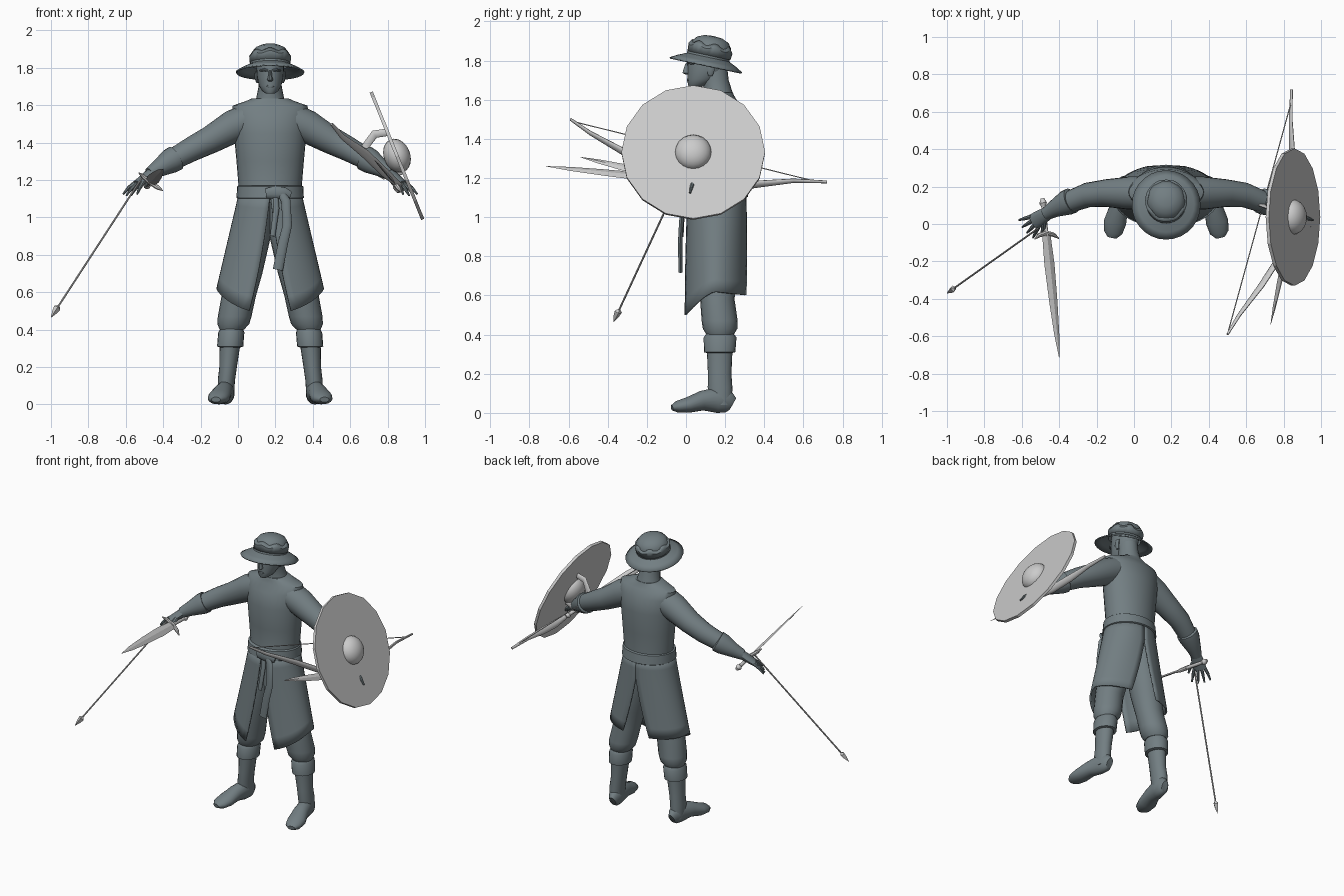
import bpy, bmesh, math
from mathutils import Vector, Matrix

cube = bpy.data.objects.get("Cube")
if cube:
    bpy.data.objects.remove(cube, do_unlink=True)

MID = .172  # middle of the body in x


def material(name, color):
    mat = bpy.data.materials.new(name)
    mat.use_nodes = True
    mat.diffuse_color = (*color, 1)
    mat.node_tree.nodes["Principled BSDF"].inputs["Base Color"].default_value = (*color, 1)
    return mat


SLATE = material("slate_cloth", (.17, .21, .225))
PALE = material("pale_grey", (.6, .6, .6))


def finish(name, bm, mat, thickness=0, angle=40):
    """Turn a bmesh into a shaded object, with optional thickness."""
    bmesh.ops.recalc_face_normals(bm, faces=bm.faces)
    mesh = bpy.data.meshes.new(name)
    bm.to_mesh(mesh)
    bm.free()
    mesh.materials.append(mat)
    obj = bpy.data.objects.new(name, mesh)
    bpy.context.collection.objects.link(obj)
    if thickness:
        mod = obj.modifiers.new("Thickness", "SOLIDIFY")
        mod.thickness = thickness
    bpy.ops.object.select_all(action="DESELECT")
    obj.select_set(True)
    bpy.context.view_layer.objects.active = obj
    bpy.ops.object.shade_smooth_by_angle(angle=math.radians(angle))
    return obj


def bridge(bm, rows, closed=True):
    for low, high in zip(rows, rows[1:]):
        count = len(low)
        for i in range(count if closed else count - 1):
            j = (i + 1) % count
            bm.faces.new((low[i], low[j], high[j], high[i]))


def loft(name, points, mat=SLATE, n=20, up=None, angle=40):
    """Ellipse rings (x, y, z, a, b); level rings unless an up vector is given."""
    bm = bmesh.new()
    centres = [Vector(p[:3]) for p in points]
    rows = []
    for k, p in enumerate(points):
        a, b = p[3], p[-1]
        side, other = Vector((1, 0, 0)), Vector((0, 1, 0))
        if up:
            tangent = centres[min(k + 1, len(points) - 1)] - centres[max(k - 1, 0)]
            side = tangent.cross(Vector(up)).normalized()
            other = side.cross(tangent).normalized()
        ring = [math.tau * i / n for i in range(n)]
        rows.append([bm.verts.new(centres[k] + side * a * math.cos(t) + other * b * math.sin(t))
                     for t in ring])
    bridge(bm, rows)
    bm.faces.new(rows[0])
    bm.faces.new(rows[-1])
    return finish(name, bm, mat, angle=angle)


def sided(points, s):
    """Place points given as offsets from the body's middle on one side."""
    return [(MID + s * p[0], *p[1:]) for p in points]


def central(points):
    """Rows of (z, half width, half depth, y) on the body's middle."""
    return [(MID, y, z, a, b) for z, a, b, y in points]


# Torso and belt
loft("tunic_body", central([
    (1.1, .168, .14, .16), (1.18, .17, .13, .165), (1.3, .18, .135, .165),
    (1.45, .194, .14, .165), (1.55, .204, .122, .17), (1.598, .2, .09, .17),
    (1.622, .13, .08, .165), (1.637, .096, .075, .165)]), n=32)
loft("belt", central([(1.1, .172, .15, .16), (1.105, .18, .157, .16),
                      (1.165, .177, .148, .16), (1.17, .17, .14, .16)]), n=32)
loft("buckle", [(.15, .003, 1.13, .025, .01), (.2, -.005, 1.135, .035, .014),
                (.25, -.002, 1.13, .03, .014), (.28, .008, 1.12, .02, .01)], up=(0, 1, 0), n=10)
loft("hanging_strap", [
    (.225, 0, 1.14, .02, .012), (.255, -.015, 1.09, .025, .012), (.264, -.025, .96, .025, .012),
    (.24, -.03, .86, .027, .012), (.213, -.028, .72, .027, .01)], up=(0, 1, 0), n=10)
loft("strap_end", [(.2, 0, 1.12, .015, .01), (.205, -.015, 1.05, .016, .01),
                   (.185, -.022, .9, .014, .01)], up=(0, 1, 0), n=10)

# Skirt: two panels that part at the front and back
for s, side in ((-1, "right"), (1, "left")):
    bm = bmesh.new()
    rows = []
    for k in range(9):
        t = k / 8
        start = .4 * t
        end = math.pi - .36 * max(0, (t - .25) / .75)
        row = []
        for i in range(19):
            a = start + (end - start) * i / 18
            front, back = max(0, math.cos(a)), max(0, -math.cos(a))
            hem = .62 - .135 * front ** 1.5 - .02 * back
            row.append(bm.verts.new((MID + s * (.168 + .12 * t) * math.sin(a),
                                     .158 - .008 * t - (.15 + .02 * t) * math.cos(a),
                                     1.13 + (hem - 1.13) * t)))
        rows.append(row)
    bridge(bm, rows, closed=False)
    finish(side + "_skirt_panel", bm, SLATE, thickness=.01)

# Head and neck
loft("neck", central([(1.6, .088, .08, .165), (1.64, .074, .072, .165),
                      (1.7, .062, .068, .15), (1.77, .06, .07, .14)]))
loft("head", central([
    (1.664, .026, .03, .045), (1.675, .042, .052, .062), (1.705, .06, .078, .085),
    (1.75, .07, .1, .108), (1.8, .074, .108, .115), (1.86, .07, .1, .115)]), n=24)
loft("nose", central([(1.728, .01, .008, .006), (1.736, .016, .022, .003),
                      (1.75, .011, .018, .002), (1.785, .007, .008, .005)]), n=10)
loft("lips", central([(1.692, .012, .008, .014), (1.7, .022, .01, .014),
                      (1.709, .014, .009, .013)]), n=10)
for s, side in ((-1, "right"), (1, "left")):
    loft(side + "_ear", sided([(.068, .125, 1.72, .006, .01), (.074, .125, 1.745, .01, .02),
                               (.074, .13, 1.78, .008, .02)], s), n=10)
    loft(side + "_brow", sided([(.012, .008, 1.785, .006), (.032, .012, 1.79, .008),
                                (.055, .04, 1.785, .006)], s), n=8, up=(0, 0, 1))

# Hat: turned profile, tipped back
bm = bmesh.new()
tilt = Matrix.Translation((MID, .102, 1.778)) @ Matrix.Rotation(math.radians(-12), 4, "X")
rows = []
for r, z in ((.184, 0), (.15, .02), (.108, .04), (.106, .075), (.1, .105),
             (.08, .132), (.045, .148), (.005, .152)):
    rows.append([bm.verts.new(tilt @ Vector((r * math.cos(a), 1.03 * r * math.sin(a) + .06 * z, z)))
                 for a in (math.tau * i / 28 for i in range(28))])
bridge(bm, rows)
bm.faces.new(rows[-1])
finish("hat", bm, SLATE, thickness=.008)
bm = bmesh.new()
rows = []
for k in range(3):
    rows.append([])
    for i in range(48):
        a = math.tau * i / 48
        r = (.109, .112, .098)[k]
        z = (.05, .088, .108)[k] + (.006 * math.sin(7 * a) if k else 0)
        rows[-1].append(bm.verts.new(tilt @ Vector((r * math.cos(a), 1.03 * r * math.sin(a) + .005, z))))
bridge(bm, rows)
finish("hat_fold", bm, SLATE, thickness=.004)

# Limbs
for s, side in ((-1, "right"), (1, "left")):
    loft(side + "_breeches", sided([
        (.07, .16, 1.08, .09, .11), (.09, .16, .9, .094, .11), (.14, .158, .7, .098, .1),
        (.168, .16, .58, .092, .088), (.19, .172, .47, .09, .092), (.197, .174, .43, .085, .088),
        (.205, .174, .4, .065, .07)], s))
    loft(side + "_boot_cuff", sided([
        (.214, .172, .305, .055, .06), (.214, .172, .31, .07, .08), (.208, .174, .385, .07, .084),
        (.206, .174, .405, .06, .07)], s))
    loft(side + "_boot_shaft", sided([
        (.236, .178, .04, .042, .056), (.234, .174, .13, .046, .063),
        (.225, .172, .2, .047, .06), (.214, .172, .33, .056, .066)], s))
    loft(side + "_boot_foot", sided([
        (.228, .238, .045, .022, .036), (.23, .215, .058, .04, .058), (.238, .16, .066, .046, .066),
        (.255, .08, .062, .051, .05), (.273, .01, .04, .06, .04), (.284, -.045, .031, .05, .03),
        (.29, -.072, .026, .025, .014)], s), up=(0, 0, 1))
    loft(side + "_sleeve", sided([
        (.12, .165, 1.52, .09), (.2, .165, 1.485, .088), (.32, .165, 1.415, .074),
        (.42, .155, 1.365, .066), (.52, .117, 1.31, .058)], s), up=(0, 0, 1))
    loft(side + "_glove_cuff", sided([
        (.503, .126, 1.319, .055), (.506, .125, 1.317, .069), (.535, .112, 1.3, .067),
        (.6, .08, 1.26, .046), (.645, .053, 1.233, .034)], s), up=(0, 0, 1))
    loft(side + "_palm", sided([
        (.63, .06, 1.24, .034, .03), (.67, .035, 1.21, .042, .024),
        (.71, .01, 1.18, .044, .018)], s), up=(0, 0, 1), n=12)
    # Fingers fan out from the end of the palm
    base, ahead = Vector((.7, .015, 1.187)), Vector((.6, -.5, -.62))
    across = Vector((.6, .75, 0))
    for i in range(4):
        f = (i - 1.5) * .022
        reach = .1 - .012 * abs(i - 1.5)
        chain = [base + across * f, base + across * f * 1.5 + ahead * reach * .55,
                 base + across * f * 1.9 + ahead * reach + Vector((0, 0, -.012))]
        loft(side + "_finger_" + str(i + 1),
             sided([(*p, r) for p, r in zip(chain, (.012, .01, .005))], s), up=(0, 0, 1), n=8)
    loft(side + "_thumb", sided([(.655, .03, 1.22, .016), (.655, -.02, 1.19, .013),
                                 (.668, -.055, 1.165, .006)], s), up=(0, 0, 1), n=8)

# Shield with boss and arm strap
lean = Matrix.Translation((.85, .037, 1.33)) @ Matrix.Rotation(math.atan2(.68, .275), 4, "Y")
bm = bmesh.new()
bmesh.ops.create_cone(bm, cap_ends=True, segments=16, radius1=.367, radius2=.367, depth=.018,
                      matrix=lean)
finish("shield", bm, PALE, angle=15)
bm = bmesh.new()
bmesh.ops.create_uvsphere(bm, u_segments=20, v_segments=12, radius=.094,
                          matrix=lean @ Matrix.Diagonal((1, 1, .75, 1)))
finish("shield_boss", bm, PALE)
loft("shield_strap", [(.795, .07, 1.455, .02, .008), (.73, .08, 1.445, .022, .008),
                      (.685, .1, 1.385, .022, .008), (.7, .1, 1.27, .022, .008),
                      (.78, .09, 1.225, .022, .008), (.88, .07, 1.25, .02, .008)],
     PALE, up=(0, 1, 0), n=8)

# Bow and string
loft("bow", [
    (.5, -.59, 1.5, .008, .006), (.56, -.49, 1.43, .014, .008), (.68, -.33, 1.34, .024, .011),
    (.79, -.16, 1.235, .024, .012), (.865, -.02, 1.17, .016, .015), (.875, .08, 1.15, .016, .015),
    (.865, .22, 1.15, .024, .012), (.845, .38, 1.17, .022, .011), (.838, .55, 1.186, .013, .008),
    (.842, .72, 1.18, .008, .006)], PALE, up=(.75, 0, -.65), n=10)
loft("bow_string", [(.505, -.57, 1.487, .003), (.84, .65, 1.186, .003)], PALE, up=(0, 0, 1), n=6)


def blade_weapon(name, tip, hilt, width, face):
    """Diamond blade, curled guard, grip and pommel on one line."""
    tip, hilt, face = Vector(tip), Vector(hilt), Vector(face)
    at = lambda f, a, b: (*hilt.lerp(tip, f), a, b)
    loft(name + "_blade", [at(.2, width * .8, .007), at(.4, width, .007), at(.65, width * .8, .006),
                           at(.85, width * .5, .004), at(1, .001, .001)], PALE, n=4, up=face, angle=20)
    loft(name + "_grip", [at(.02, .012, .012), at(.22, .011, .011)], PALE, n=10, up=face)
    loft(name + "_pommel", [at(-.02, .01, .01), at(.01, .02, .02), at(.04, .01, .01)],
         PALE, n=10, up=face)
    along = (tip - hilt).normalized()
    wide = along.cross(face).normalized()
    guard = [hilt.lerp(tip, .2) + wide * w + along * abs(w) ** 2 * 5 for w in (-.08, -.05, 0, .05, .08)]
    loft(name + "_guard", [(*p, r) for p, r in zip(guard, (.003, .012, .014, .012, .003))],
         PALE, n=8, up=along)


blade_weapon("sword", (-.4, -.715, 1.26), (-.487, .12, 1.17), .034, (.6, 0, .8))
blade_weapon("dagger", (.73, -.54, 1.307), (.86, .08, 1.16), .026, (.8, 0, .6))

# Arrow held in the right hand
tip, nock = Vector((-1, -.37, .465)), Vector((-.515, -.025, 1.21))
point = lambda f, r: (*nock.lerp(tip, f), r)
loft("arrow_shaft", [point(0, .005), point(.94, .005)], PALE, n=8, up=(0, 1, 0))
loft("arrow_head", [point(.915, .006), point(.93, .019), point(.96, .014), point(1, .001)],
     PALE, n=4, up=(0, 1, 0), angle=20)
